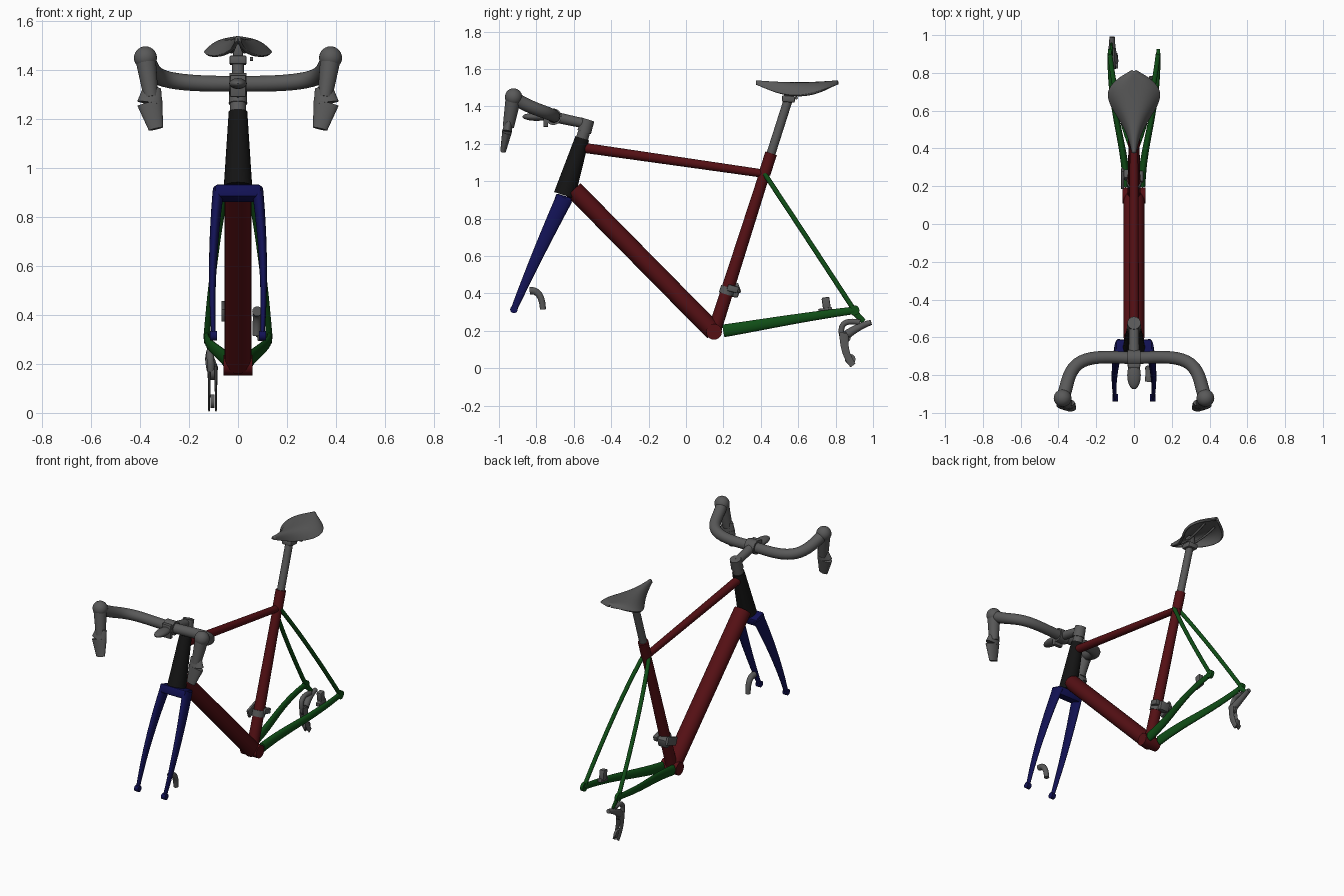
import bpy, bmesh, math
from mathutils import Vector, Matrix

old = bpy.data.objects.get("Cube")
if old:
    bpy.data.objects.remove(old, do_unlink=True)

X_AXIS, Z_AXIS = Vector((1, 0, 0)), Vector((0, 0, 1))


def material(name, *rgb):
    mat = bpy.data.materials.new(name)
    mat.use_nodes = True
    mat.diffuse_color = (*rgb, 1)
    mat.node_tree.nodes["Principled BSDF"].inputs["Base Color"].default_value = (*rgb, 1)
    return mat


RED = material("dark red", .09, .005, .007)
BLUE = material("navy blue", .006, .006, .09)
GREEN = material("dark green", .005, .075, .008)
BLACK = material("black", .007, .007, .007)
GREY = material("grey", .1, .1, .1)


def finish(name, bm, mat, mirror=False):
    bmesh.ops.recalc_face_normals(bm, faces=bm.faces[:])
    mesh = bpy.data.meshes.new(name)
    bm.to_mesh(mesh)
    bm.free()
    mesh.materials.append(mat)
    part = bpy.data.objects.new(name, mesh)
    bpy.context.scene.collection.objects.link(part)
    bpy.ops.object.select_all(action='DESELECT')
    part.select_set(True)
    bpy.context.view_layer.objects.active = part
    bpy.ops.object.shade_smooth_by_angle(angle=math.radians(40))
    if mirror:
        part.modifiers.new("mirror", 'MIRROR')
    return part


def bridge(bm, rows, closed):
    """Skin neighbouring rows of vertices with quads."""
    for low, high in zip(rows, rows[1:]):
        for k in range(0 if closed else 1, len(low)):
            bm.faces.new((low[k - 1], low[k], high[k], high[k - 1]))


def bezier(points, t):
    """Point on the Bezier curve of any degree."""
    while len(points) > 1:
        points = [a.lerp(b, t) for a, b in zip(points, points[1:])]
    return points[0]


def tube(name, path, start, end, mat, flat=1, mirror=False, ref=X_AXIS, sides=24):
    """Tapered tube on a Bezier path; flat scales its radius along ref."""
    path = [Vector(p) for p in path]
    steps = 16 if len(path) > 2 else 1
    centres = [bezier(path, i / steps) for i in range(steps + 1)]
    bm = bmesh.new()
    rings = []
    for i, centre in enumerate(centres):
        tangent = (centres[min(i + 1, steps)] - centres[max(i - 1, 0)]).normalized()
        across = (ref - tangent * ref.dot(tangent)).normalized()
        up = tangent.cross(across)
        radius = start + (end - start) * i / steps
        angles = [math.tau * k / sides for k in range(sides)]
        rings.append([bm.verts.new(centre + radius * (across * flat * math.cos(a) + up * math.sin(a)))
                      for a in angles])
    bridge(bm, rings, closed=True)
    bm.faces.new(rings[0])
    bm.faces.new(rings[-1])
    return finish(name, bm, mat, mirror)


def disc(name, centre, radius, half_width, mat, mirror=False):
    centre, offset = Vector(centre), X_AXIS * half_width
    return tube(name, [centre - offset, centre + offset], radius, radius, mat, mirror=mirror, ref=Z_AXIS)


def box(name, centre, size, mat, tilt=0):
    bm = bmesh.new()
    bmesh.ops.create_cube(bm, size=1)
    bmesh.ops.scale(bm, vec=size, verts=bm.verts)
    bmesh.ops.bevel(bm, geom=bm.edges[:], offset=min(size) / 5, segments=2, affect='EDGES', profile=.5)
    place = Matrix.Translation(centre) @ Matrix.Rotation(math.radians(tilt), 4, 'X')
    bmesh.ops.transform(bm, verts=bm.verts, matrix=place)
    return finish(name, bm, mat)


def ball(name, centre, size, mat, mirror=False):
    bm = bmesh.new()
    bmesh.ops.create_uvsphere(bm, u_segments=24, v_segments=14, radius=1)
    place = Matrix.Translation(centre) @ Matrix.Diagonal((*size, 1))
    bmesh.ops.transform(bm, verts=bm.verts, matrix=place)
    return finish(name, bm, mat, mirror)


def saddle(nose, length, crest):
    """Arched shell: narrow nose, wide rear, sides drooping most in the middle."""
    bm = bmesh.new()
    rows = []
    for i in range(33):
        t = i / 32
        belly = math.sin(math.pi * t)
        half = .115 * math.sin(math.pi * t ** 2.1) + .02 * max(belly, .1) ** .5
        arch = [math.radians(a) for a in range(-90, 91, 10)]
        rows.append([bm.verts.new((half * math.sin(a), nose + length * t,
                                   crest - .01 * belly - (.015 + .05 * belly) * abs(math.sin(a)) ** 3))
                     for a in arch])
    bridge(bm, rows, closed=False)
    shell = finish("saddle", bm, GREY).modifiers.new("thickness", 'SOLIDIFY')
    shell.thickness = .015
    shell.offset = 0


# Joints and axes that the tubes share
bottom = Vector((0, .15, .195))
cluster = Vector((0, .42, 1.04))
head_low = Vector((0, -.65, .925))
head_top = Vector((0, -.555, 1.23))
dropout = Vector((.128, .9, .31))
fork_tip = Vector((.1, -.92, .315))
steering = (head_top - head_low).normalized()
seat_axis = (cluster - bottom).normalized()

# Main frame tubes
tube("head_tube", [head_low, head_top], .058, .038, BLACK)
tube("down_tube", [head_low + Vector((0, .05, .03)), bottom], .05, .05, RED, flat=1.1)
tube("top_tube", [head_top - steering * .05, cluster], .027, .022, RED)
tube("seat_tube", [bottom, cluster], .036, .029, RED)
tube("seat_collar", [cluster, cluster + seat_axis * .115], .032, .032, RED)
disc("bottom_bracket_shell", bottom, .042, .06, RED)

# Fork
tube("fork_leg", [(.08, -.65, .91), (.115, -.8, .6), fork_tip], .046, .017, BLUE, flat=.5, mirror=True)
disc("fork_tip", fork_tip, .02, .014, BLUE, mirror=True)
box("fork_crown", head_low - steering * .03, (.19, .088, .055), BLUE, tilt=-17)

# Rear triangle
tube("chain_stay", [(.04, .2, .2), (.05, .45, .24), (.13, .6, .27), dropout], .034, .02, GREEN,
     flat=.6, mirror=True)
tube("seat_stay", [cluster + X_AXIS * .02, (.09, .6, .77), dropout], .013, .013, GREEN, mirror=True)
disc("dropout", dropout, .027, .01, GREEN, mirror=True)
tube("derailleur_hanger", [(-.12, .9, .3), (-.12, .95, .25)], .018, .014, GREEN, flat=.5)

# Seat post, clamp and saddle
post_top = cluster + seat_axis * .42
tube("seat_post", [cluster + seat_axis * .1, post_top], .024, .024, GREY)
box("saddle_clamp", post_top, (.07, .07, .035), GREY, tilt=-5)
box("saddle_clamp_neck", post_top + Z_AXIS * .04, (.04, .05, .06), GREY)
disc("clamp_bolt", (.055, .59, 1.445), .008, .006, GREY)
tube("saddle_rail", [(.01, .41, 1.51), (.03, .55, 1.44), (.04, .74, 1.51)], .007, .007, GREY,
     mirror=True, sides=10)
saddle(nose=.375, length=.435, crest=1.532)

# Headset and stem
bar_centre = Vector((0, -.71, 1.345))
stem_base = head_top + steering * .08
tube("headset_spacer", [head_top, stem_base], .033, .031, GREY)
tube("steerer_clamp", [head_top + steering * .035, head_top + steering * .105], .038, .035, GREY)
tube("stem", [stem_base, bar_centre], .026, .029, GREY)
disc("bar_clamp", bar_centre, .044, .035, GREY)
box("stem_face_plate", (0, -.75, 1.335), (.065, .025, .09), GREY)
ball("front_mount", (0, -.8, 1.345), (.036, .075, .022), GREY)

# Handlebar with hoods and levers
hood = Vector((.378, -.922, 1.45))
lever_knee = Vector((.36, -.957, 1.265))
tube("handlebar", [bar_centre, (.22, -.7, 1.34), (.36, -.68, 1.36), (.34, -.84, 1.38), hood], .032, .036,
     GREY, mirror=True, ref=Z_AXIS)
ball("brake_hood", hood, (.047, .046, .047), GREY, mirror=True)
tube("hood_neck", [hood, (.355, -.95, 1.29)], .042, .03, GREY, mirror=True)
tube("lever_blade", [(.35, -.945, 1.33), lever_knee], .018, .026, GREY, flat=2, mirror=True)
tube("lever_tip", [lever_knee, (.335, -.978, 1.16)], .026, .015, GREY, flat=2, mirror=True)

# Brake calipers
tube("front_caliper", [(.078, -.835, .415), (.08, -.77, .42), (.075, -.765, .315)], .02, .016, GREY)
box("rear_caliper", (.09, .75, .345), (.035, .042, .07), GREY, tilt=8)
box("rear_caliper_foot", (.095, .745, .31), (.03, .075, .025), GREY, tilt=8)

# Front derailleur
band = bottom + seat_axis * .21
tube("front_derailleur_band", [band, band + seat_axis * .04], .04, .04, GREY)
box("front_derailleur_body", (-.02, .26, .41), (.07, .05, .06), GREY, tilt=-15)
box("front_derailleur_arm", (.035, .25, .425), (.03, .06, .035), GREY, tilt=-15)
box("front_derailleur_cage", (-.06, .24, .415), (.016, .1, .055), GREY, tilt=20)

# Rear derailleur
tube("derailleur_knuckle", [(-.115, .99, .245), (-.12, .93, .23), (-.105, .86, .18)], .014, .024, GREY)
tube("derailleur_arm", [(-.115, .93, .245), (-.115, .81, .27), (-.11, .835, .17)], .015, .015, GREY)
for side in (-.118, -.09):
    tube("derailleur_cage_plate", [(side, .845, .19), (side, .84, .08), (side, .893, .015)], .024, .016,
         GREY, flat=.25)
disc("upper_pulley", (-.104, .85, .165), .03, .008, GREY)
disc("lower_pulley", (-.104, .878, .048), .028, .008, GREY)
